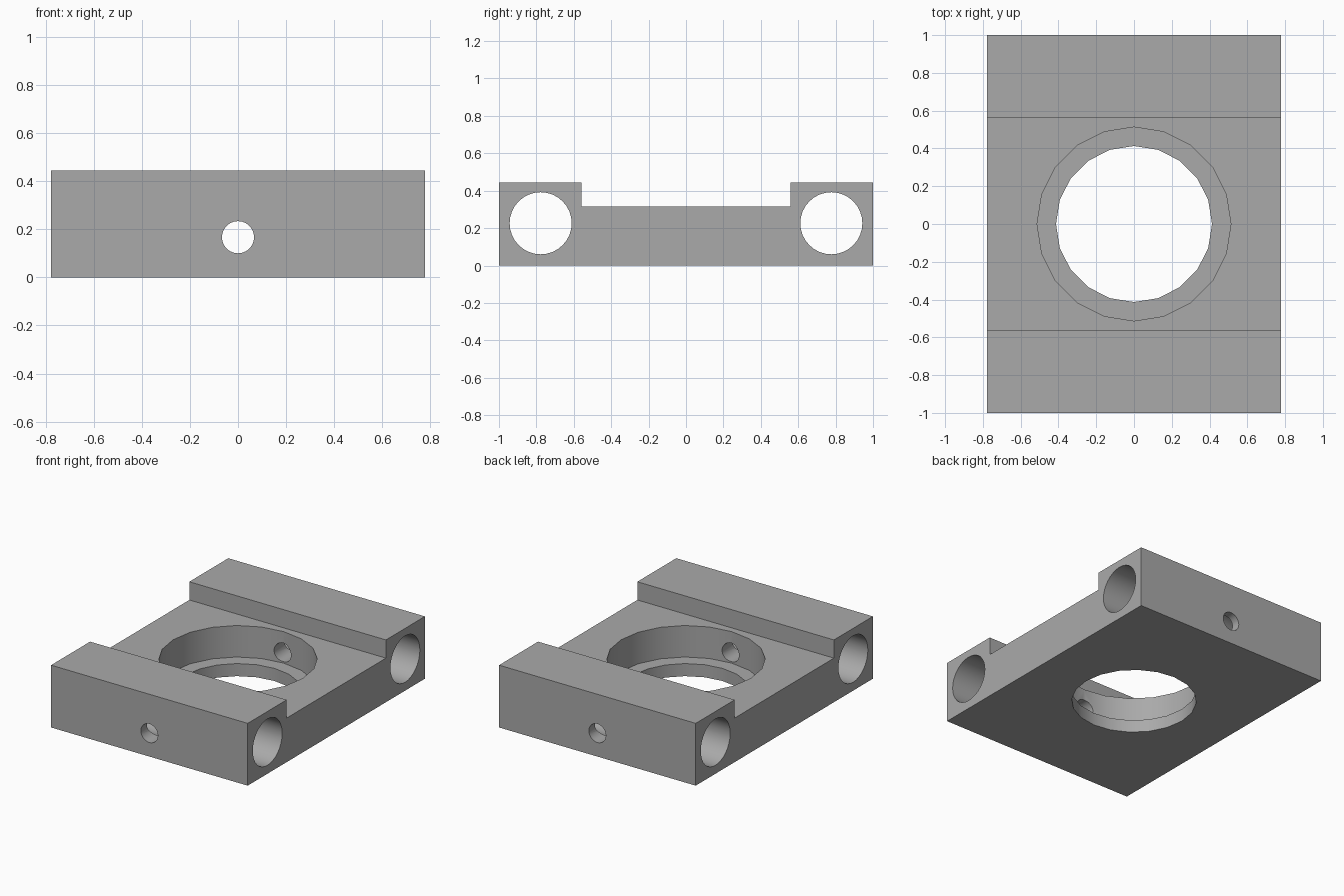
import bpy
import bmesh
from math import radians
from mathutils import Matrix

default = bpy.data.objects.get("Cube")
if default:
    bpy.data.objects.remove(default)

HALF_X, HALF_Y = 0.777, 1.0
RAIL_TOP, BED_TOP, RAIL_INNER = 0.445, 0.315, 0.56
LEDGE = 0.09

grey = bpy.data.materials.new("machined grey")
grey.use_nodes = True
grey.diffuse_color = (0.40, 0.40, 0.40, 1)
grey.node_tree.nodes["Principled BSDF"].inputs["Base Color"].default_value = grey.diffuse_color


def make_object(name, bm):
    mesh = bpy.data.meshes.new(name)
    bmesh.ops.recalc_face_normals(bm, faces=bm.faces[:])
    bm.to_mesh(mesh)
    bm.free()
    mesh.materials.append(grey)
    obj = bpy.data.objects.new(name, mesh)
    bpy.context.collection.objects.link(obj)
    return obj


def cylinder(name, radius, depth, centre, axis="Z", sides=20):
    turn = {"X": Matrix.Rotation(radians(90), 4, "Y"),
            "Y": Matrix.Rotation(radians(90), 4, "X"),
            "Z": Matrix.Identity(4)}[axis]
    bm = bmesh.new()
    bmesh.ops.create_cone(bm, cap_ends=True, segments=sides, radius1=radius,
                          radius2=radius, depth=depth,
                          matrix=Matrix.Translation(centre) @ turn)
    return make_object(name, bm)


# Block: channel profile extruded along x
half = [(HALF_Y, 0), (HALF_Y, RAIL_TOP), (RAIL_INNER, RAIL_TOP), (RAIL_INNER, BED_TOP)]
profile = half + [(-y, z) for y, z in reversed(half)]
bm = bmesh.new()
face = bm.faces.new([bm.verts.new((-HALF_X, y, z)) for y, z in profile])
swept = bmesh.ops.extrude_face_region(bm, geom=[face])["geom"]
bmesh.ops.translate(bm, vec=(2 * HALF_X, 0, 0),
                    verts=[v for v in swept if isinstance(v, bmesh.types.BMVert)])
block = make_object("carriage_block", bm)

# Cutters: stepped centre bore, two rod holes, one cross hole
cutters = [
    cylinder("counterbore_cutter", 0.513, 1, (0, 0, LEDGE + 0.5)),
    cylinder("through_bore_cutter", 0.413, 1, (0, 0, 0.2)),
    cylinder("cross_hole_cutter", 0.067, 3, (0, 0, 0.167), "Y", 24),
]
for side, y in (("front", -0.777), ("back", 0.777)):
    cutters.append(cylinder(side + "_rod_hole_cutter", 0.166, 3, (0, y, 0.226), "X", 32))

for cutter in cutters:
    cutter.hide_render = True
    mod = block.modifiers.new(cutter.name, "BOOLEAN")
    mod.operation = "DIFFERENCE"
    mod.solver = "EXACT"
    mod.object = cutter

# Apply the cuts, then discard the cutters
bpy.context.view_layer.update()
graph = bpy.context.evaluated_depsgraph_get()
cut_mesh = bpy.data.meshes.new_from_object(block.evaluated_get(graph))
block.modifiers.clear()
block.data = cut_mesh
cut_mesh.name = "carriage_block"
for cutter in cutters:
    bpy.data.objects.remove(cutter)

# Smooth bores with crisp machined edges
bpy.ops.object.select_all(action="DESELECT")
block.select_set(True)
bpy.context.view_layer.objects.active = block
bpy.ops.object.shade_smooth_by_angle(angle=radians(30))
